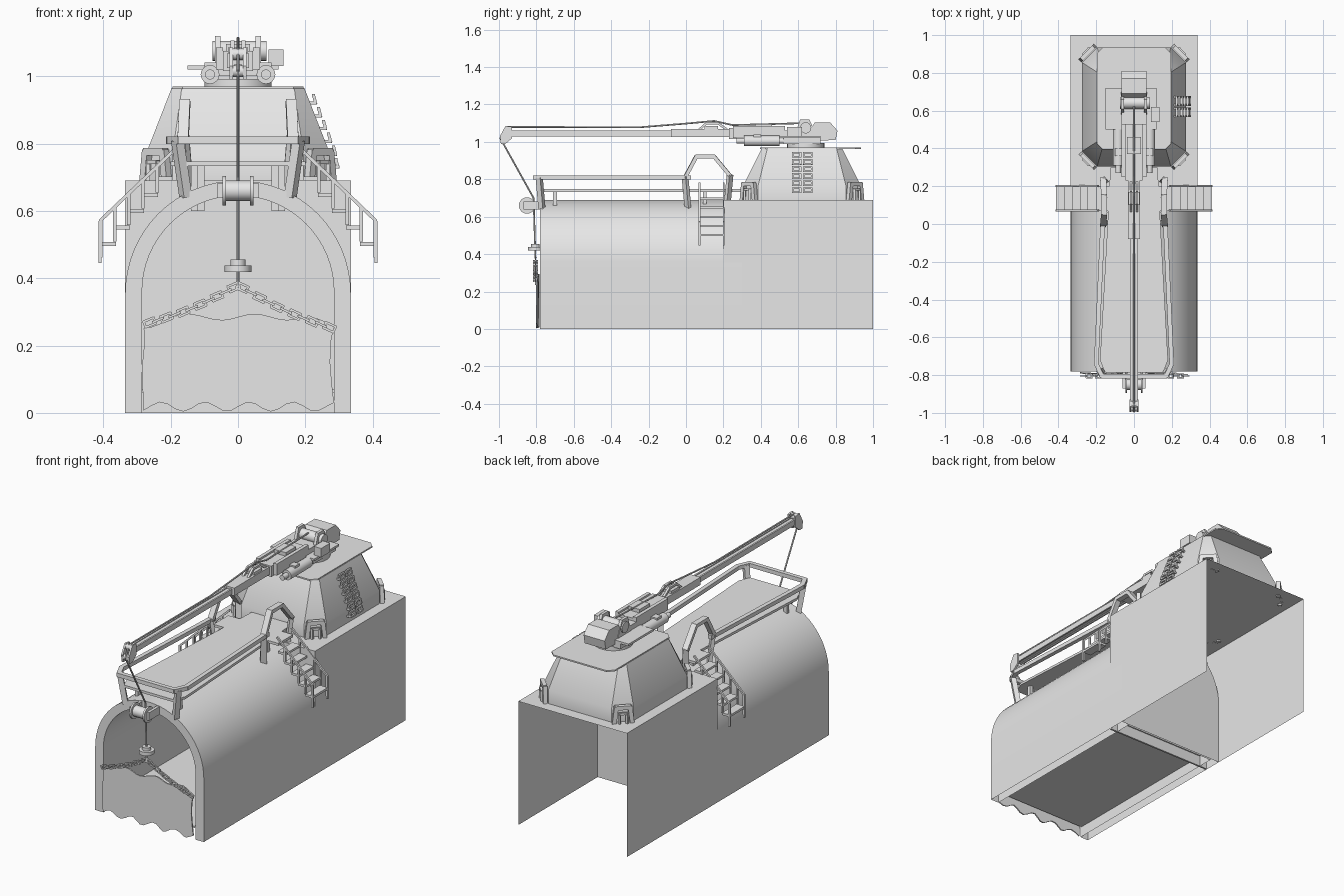
import bpy, bmesh, math, random
from mathutils import Vector, Matrix

random.seed(4)
if "Cube" in bpy.data.objects:
    bpy.data.objects.remove(bpy.data.objects["Cube"])

grey = bpy.data.materials.new("plain_grey")
grey.use_nodes = True
grey.diffuse_color = (0.8, 0.8, 0.8, 1)
grey.node_tree.nodes["Principled BSDF"].inputs["Base Color"].default_value = (0.8, 0.8, 0.8, 1)
parts = []


def finish(name, bm):
    me = bpy.data.meshes.new(name)
    bm.to_mesh(me)
    bm.free()
    me.materials.append(grey)
    ob = bpy.data.objects.new(name, me)
    bpy.context.collection.objects.link(ob)
    parts.append(ob)
    return ob


def boxes(name, *spans):
    """Boxes given as (x0, x1, y0, y1, z0, z1)."""
    bm = bmesh.new()
    for x0, x1, y0, y1, z0, z1 in spans:
        m = Matrix.Translation(((x0 + x1) / 2, (y0 + y1) / 2, (z0 + z1) / 2))
        bmesh.ops.create_cube(bm, size=1, matrix=m @ Matrix.Diagonal((x1 - x0, y1 - y0, z1 - z0, 1)))
    return finish(name, bm)


def beams(name, paths, w, h=None, n=4, closed=False):
    """Bars along each path: square for n=4, round otherwise."""
    bm = bmesh.new()
    h = h or w
    r = math.sqrt(0.5) if n == 4 else 0.5
    for path in paths:
        pts = [Vector(p) for p in path]
        for a, b in zip(pts, pts[1:] + pts[:1] if closed else pts[1:]):
            d = b - a
            extra = 0.5 * min(w, h) if len(pts) > 2 else 0
            m = (Matrix.Translation((a + b) / 2) @ d.to_track_quat('Z', 'Y').to_matrix().to_4x4()
                 @ Matrix.Diagonal((w, h, 1, 1)) @ Matrix.Rotation(math.pi / 4, 4, 'Z'))
            bmesh.ops.create_cone(bm, cap_ends=True, segments=n, radius1=r, radius2=r,
                                  depth=d.length + extra, matrix=m)
    return finish(name, bm)


def loft(name, rings, caps=True):
    bm = bmesh.new()
    vs = [[bm.verts.new(p) for p in ring] for ring in rings]
    for lo, hi in zip(vs, vs[1:]):
        for i in range(len(lo)):
            j = (i + 1) % len(lo)
            bm.faces.new((lo[i], lo[j], hi[j], hi[i]))
    if caps:
        bm.faces.new(vs[0][::-1])
        bm.faces.new(vs[-1])
    bmesh.ops.recalc_face_normals(bm, faces=bm.faces)
    return finish(name, bm)


def both(path):
    return [path, [(-x, y, z) for x, y, z in path]]


def both_boxes(*span):
    return [span, (-span[1], -span[0]) + span[2:]]


# Arched tunnel: outer skin, inner skin, front rim and closed back
def arch(r, cz, base):
    curve = [(r * math.cos(t * math.pi / 32), cz + r * math.sin(t * math.pi / 32)) for t in range(33)]
    return [(r, base)] + curve + [(-r, base)]


FRONT, BACK = -0.78, 0.30
outer, inner = arch(0.335, 0.355, 0), arch(0.285, 0.36, 0.0)
bm = bmesh.new()
rows = [[bm.verts.new((x, y, z)) for x, z in prof]
        for prof, y in ((outer, BACK), (outer, FRONT), (inner, FRONT), (inner, BACK - 0.01))]
for a, b in zip(rows, rows[1:]):
    for i in range(len(a) - 1):
        bm.faces.new((a[i], b[i], b[i + 1], a[i + 1]))
bm.faces.new(rows[0])
bm.faces.new(rows[3])
bmesh.ops.recalc_face_normals(bm, faces=bm.faces)
finish("tunnel_shell", bm)
boxes("tunnel_floor", (-0.33, 0.33, FRONT + 0.005, BACK, 0.06, 0.07))
boxes("floor_crossbeam", (-0.33, 0.33, 0.195, 0.205, 0.0, 0.065))

# Rear housing, open below and behind
bm = bmesh.new()
bmesh.ops.create_cube(bm, size=1, matrix=Matrix.Translation((0, 0.6, 0.345)) @ Matrix.Diagonal((0.67, 0.8, 0.69, 1)))
bm.normal_update()
bmesh.ops.delete(bm, geom=[f for f in bm.faces if f.normal.z < -0.5 or abs(f.normal.y) > 0.5], context='FACES')
finish("rear_housing", bm)
top = [(0.335, 0.69)] + outer[1:-1] + [(-0.335, 0.69)]
bm = bmesh.new()
bm.faces.new([bm.verts.new((x, 0.2, z)) for x, z in top])
finish("housing_front_wall", bm)


# Turret house with chamfered corners
def octagon(hx, hy, c, z, cy=0.62):
    q = [(hx, hy - c), (hx - c, hy), (c - hx, hy), (-hx, hy - c),
         (-hx, c - hy), (c - hx, -hy), (hx - c, -hy), (hx, c - hy)]
    return [(x, cy + y, z) for x, y in q]


loft("turret_house", [octagon(0.275, 0.315, 0.08, 0.69), octagon(0.275, 0.315, 0.08, 0.765),
                      octagon(0.197, 0.215, 0.03, 0.965)])
loft("turret_roof_plate", [octagon(0.195, 0.27, 0.03, z, 0.665) for z in (0.962, 0.97)])

# Corner lifting brackets
for sx in (-1, 1):
    for cy in (0.335, 0.905):
        sy = 1 if cy > 0.6 else -1
        c, t = Vector((sx * 0.245, cy, 0)), Vector((sx, -sy, 0)).normalized()
        o = Vector((sx, sy, 0)).normalized()
        up = Vector((0, 0, 1))
        frame = [c + t * k * 0.042 + up * z for k, z in ((-1.1, 0.69), (-0.85, 0.775), (0.85, 0.775), (1.1, 0.69))]
        beams("corner_bracket", [frame], 0.022)
        hook = [c + o * 0.012 + t * k * 0.02 + up * z for k, z in ((-1, 0.69), (-1, 0.745), (1, 0.745), (1, 0.69))]
        beams("bracket_shackle", [hook], 0.012)

# Climbing rungs on the sloped side
rungs = []
for i in range(6):
    z = 0.73 + i * 0.038
    x = 0.285 - max(0, z - 0.75) * 0.39
    for y in (0.57, 0.63):
        rungs.append([(x - 0.012, y, z), (x + 0.012, y, z), (x + 0.006, y, z + 0.022), (x + 0.006, y + 0.042, z + 0.022),
                      (x + 0.012, y + 0.042, z), (x - 0.012, y + 0.042, z)])
        rungs.append([(x + 0.012, y, z), (x + 0.012, y + 0.042, z)])
beams("climbing_rungs", rungs, 0.009)

# Walkway deck with its guard rail
half = [(0.125, 0.3), (0.14, 0.0), (0.18, -0.72), (0.155, -0.785)]
loft("walkway_deck", [[(x, y, z) for x, y in half] + [(-x, y, z) for x, y in half[::-1]] for z in (0.733, 0.747)])
rail = [(0.165, 0.02, 0.81), (0.2, -0.74, 0.81), (0.17, -0.805, 0.81)]
beams("guard_rail", [rail + [(-x, y, z) for x, y, z in rail[::-1]]], 0.024, 0.022)
beams("rail_posts", both([(0.18, -0.785, 0.81), (0.155, -0.77, 0.64)]), 0.028)
beams("deck_supports", both([(0.13, -0.7, 0.735), (0.13, -0.7, 0.6)]) + both([(0.11, 0.1, 0.735), (0.11, 0.1, 0.6)]), 0.02)

# Arched handles above the stairs
beams("stair_arch", both([(0.15, 0.01, 0.65), (0.163, -0.005, 0.81), (0.158, 0.055, 0.922), (0.158, 0.15, 0.922),
                          (0.163, 0.235, 0.82), (0.15, 0.22, 0.66)]), 0.032, 0.02)

# Stairs on both sides
boxes("stair_landing", *both_boxes(0.12, 0.2, 0.07, 0.2, 0.733, 0.747))
treads, bars = [], []
for i in range(5):
    x, z = 0.195 + i * 0.042, 0.69 - i * 0.0485
    treads += both_boxes(x, x + 0.05, 0.072, 0.202, z, z + 0.012)
    for y in (0.072, 0.202):
        px = x + 0.045
        bars += both([(px, y, z - 0.035), (px, y, 0.775 - (px - 0.195) * 0.95)])
for y in (0.072, 0.202):
    bars += both([(0.19, y, 0.78), (0.41, y, 0.57)])
    bars += both([(0.41, y, 0.57), (0.41, y, 0.445)])
boxes("stair_treads", *treads)
beams("stair_rails", bars, 0.01)

# Crane base and machinery
beams("turntable", [[(0, 0.64, 0.965), (0, 0.64, 0.995)]], 0.2, n=24)
boxes("crane_side_plates", (-0.15, 0.12, 0.5, 0.72, 1.02, 1.032), (-0.1, 0.1, 0.52, 0.72, 0.99, 1.02))
cab = [(0.5, 1.0), (0.8, 1.01), (0.81, 1.06), (0.77, 1.105), (0.69, 1.105), (0.66, 1.06), (0.5, 1.06)]
loft("crane_rear_body", [[(x, y, z) for y, z in cab] for x in (-0.065, 0.065)])
boxes("control_box", (0.09, 0.135, 0.54, 0.62, 1.03, 1.08))
beams("winch_drum", [[(-0.075, 0.64, 1.075), (0.085, 0.64, 1.075)]], 0.06, n=16)
cheek = [(0.58, 1.03), (0.7, 1.03), (0.66, 1.12), (0.61, 1.12)]
for s in (-0.06, 0.06):
    loft("winch_cheek", [[(s + k, y, z) for y, z in cheek] for k in (-0.008, 0.008)])
beams("lift_cylinders", both([(0.083, 0.31, 1.005), (0.083, 0.5, 1.005)]), 0.056, n=16)
beams("cylinder_rods", both([(0.083, 0.27, 1.005), (0.083, 0.56, 1.005)]), 0.03, n=12)
boxes("boom_yoke", *both_boxes(0.045, 0.065, 0.25, 0.53, 1.02, 1.085),
      (-0.1, 0.1, 0.36, 0.4, 1.0, 1.04), (-0.036, 0.036, 0.37, 0.46, 1.06, 1.095))

# Telescopic boom
boxes("boom_sections", (-0.045, 0.045, 0.23, 0.53, 1.015, 1.075), (-0.033, 0.033, -0.08, 0.25, 1.025, 1.068))
boxes("boom_inner", *both_boxes(0.011, 0.02, -0.95, -0.05, 1.03, 1.06),
      (-0.016, 0.016, -0.95, -0.05, 1.035, 1.055))
tip = [(-0.93, 1.02), (-0.93, 1.08), (-0.965, 1.085), (-0.995, 1.03), (-0.99, 0.99), (-0.965, 0.99)]
for s in (-0.02, 0.02):
    loft("boom_tip_cheek", [[(s + k, y, z) for y, z in tip] for k in (-0.005, 0.005)])
for y, z in ((-0.955, 1.065), (-0.975, 1.015)):
    beams("tip_pulley", [[(-0.024, y, z), (0.024, y, z)]], 0.035, n=12)
beams("cable_guide", both([(0.016, 0.07, 1.065), (0.016, 0.11, 1.1), (0.016, 0.17, 1.1), (0.016, 0.22, 1.065)]), 0.012)
boxes("cable_guide_block", (-0.03, 0.03, 0.1, 0.17, 1.07, 1.085))

# Lifting cable, front roller and weight block
beams("cable", [[(0, 0.62, 1.1), (0, 0.25, 1.09), (0, 0.15, 1.112), (0, 0.0, 1.098), (0, -0.25, 1.078),
                 (0, -0.96, 1.08), (0, -0.993, 1.02), (0, -0.815, 0.7), (0, -0.805, 0.38)]], 0.009, n=8)
beams("roller", [[(-0.04, -0.85, 0.66), (0.04, -0.85, 0.66)]], 0.06, n=16)
beams("roller_flanges", both([(0.036, -0.85, 0.66), (0.046, -0.85, 0.66)]), 0.088, n=16)
beams("roller_arms", both([(0.053, -0.87, 0.66), (0.053, -0.77, 0.66)]), 0.016, 0.045)
beams("weight_lower", [[(0, -0.805, 0.418), (0, -0.805, 0.438)]], 0.08, n=16)
beams("weight_upper", [[(0, -0.805, 0.435), (0, -0.805, 0.455)]], 0.046, n=16)

# Chains holding the curtain
links = []
for end in ((0.285, -0.805, 0.25), (-0.275, -0.805, 0.265)):
    a, b = Vector((0, -0.805, 0.38)), Vector(end)
    d = (b - a).normalized()
    for i in range(11):
        c = a.lerp(b, (i + 0.5) / 11) + Vector((0, 0, -0.012 * math.sin(math.pi * (i + 0.5) / 11)))
        side = Vector((0, 1, 0)) if i % 2 else d.cross(Vector((0, 1, 0)))
        links.append([c + d * u * 0.016 + side * v * 0.009 for u, v in ((-1, -1), (1, -1), (1, 1), (-1, 1))])
beams("chains", links, 0.007, closed=True)

# Ragged hanging curtain
N = 24
xs = [-0.28 + 0.565 * i / N for i in range(N + 1)]
edge = [(x, 0.285 + 0.009 * math.sin(x * 32) - 0.03 * max(0, abs(x) - 0.2) / 0.08) for x in xs]
edge += [(0.28 + random.uniform(-0.008, 0.008), z) for z in (0.21, 0.15, 0.09)]
edge += [(x, 0.018 + 0.014 * math.sin(x * 48)) for x in xs[::-1]]
edge += [(-0.28 + random.uniform(-0.006, 0.012), z) for z in (0.07, 0.14, 0.2)]
loft("curtain", [[(x, y + 0.006 * math.sin(x * 40), z) for x, z in edge] for y in (-0.797, -0.79)])

# Smooth round parts, keep hard edges
bpy.ops.object.select_all(action='DESELECT')
for ob in parts:
    ob.select_set(True)
bpy.context.view_layer.objects.active = parts[0]
bpy.ops.object.shade_smooth_by_angle(angle=math.radians(32))
